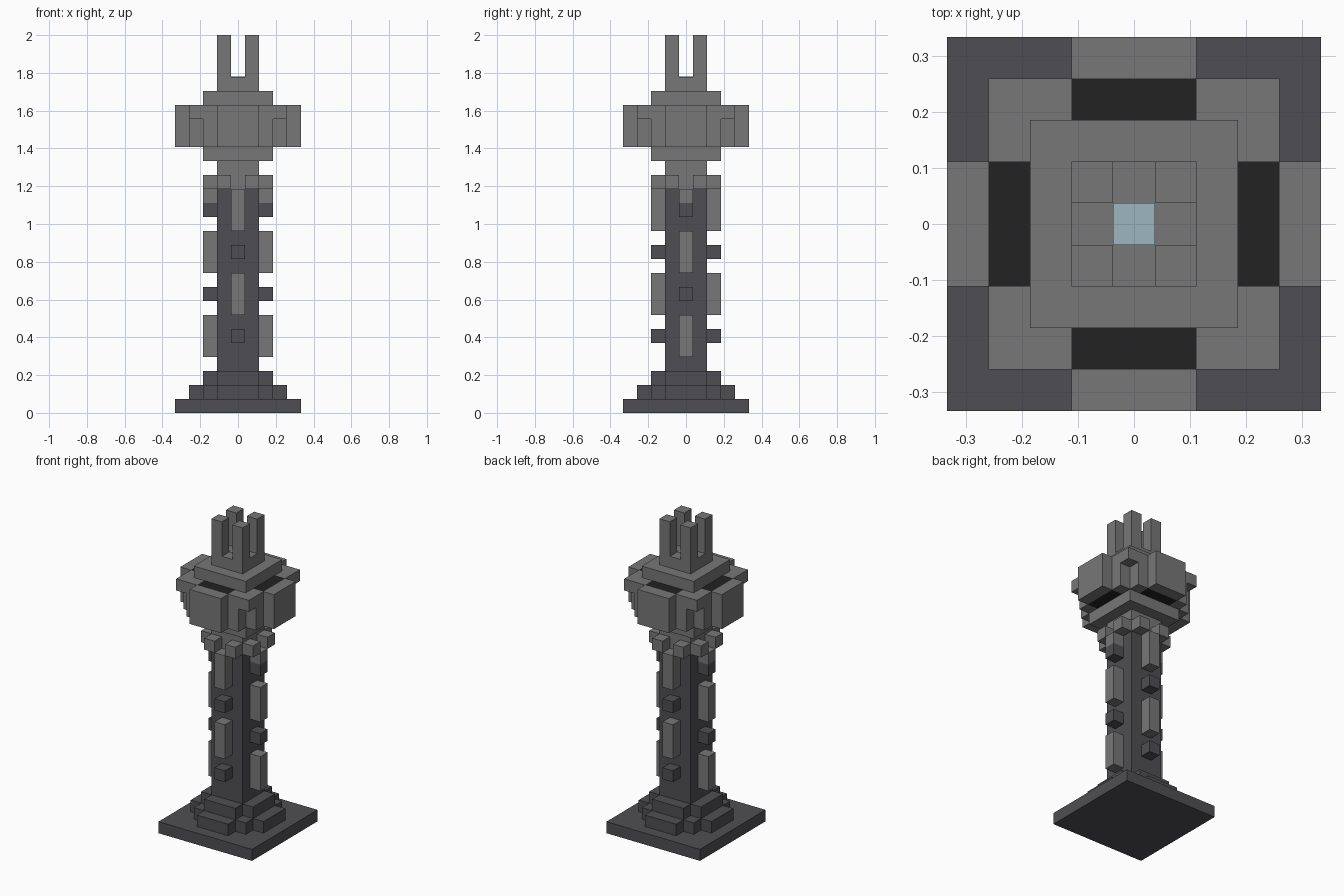
import bpy
import bmesh
from mathutils import Matrix

cube = bpy.data.objects.get("Cube")
if cube:
    bpy.data.objects.remove(cube, do_unlink=True)

U = 2 / 54  # one block unit


def material(name, rgb):
    mat = bpy.data.materials.new(name)
    mat.use_nodes = True
    colour = (*rgb, 1)
    mat.diffuse_color = colour
    bsdf = next(n for n in mat.node_tree.nodes if n.type == 'BSDF_PRINCIPLED')
    bsdf.inputs["Base Color"].default_value = colour
    return mat


LIGHT = material("light_stone", (.185, .185, .185))
DARK = material("dark_stone", (.078, .076, .085))
BLACK = material("black_opening", (.016, .016, .016))
BLUE = material("pale_blue_glow", (.34, .47, .53))


def prism(name, outline, z0, z1, mat, turn=0):
    """Extrude a flat outline from z0 to z1, turned by quarter turns about z."""
    bm = bmesh.new()
    face = bm.faces.new([bm.verts.new((x, y, z0)) for x, y in outline])
    top = bmesh.ops.extrude_face_region(bm, geom=[face])["geom"]
    verts = [v for v in top if isinstance(v, bmesh.types.BMVert)]
    bmesh.ops.translate(bm, verts=verts, vec=(0, 0, z1 - z0))
    bmesh.ops.recalc_face_normals(bm, faces=bm.faces)
    bm.transform(Matrix.Rotation(turn * 1.5707963, 4, 'Z') @ Matrix.Scale(U, 4))
    mesh = bpy.data.meshes.new(name)
    bm.to_mesh(mesh)
    bm.free()
    mesh.materials.append(mat)
    obj = bpy.data.objects.new(name, mesh)
    bpy.context.collection.objects.link(obj)
    return obj


def box(name, x0, x1, y0, y1, z0, z1, mat, turn=0):
    return prism(name, [(x0, y0), (x1, y0), (x1, y1), (x0, y1)], z0, z1, mat, turn)


def slab(name, r, z0, z1, mat):
    return box(name, -r, r, -r, r, z0, z1, mat)


def fourfold(quarter):
    """Repeat one corner of an outline around the centre."""
    points = []
    for _ in range(4):
        points += quarter
        quarter = [(-y, x) for x, y in quarter]
    return points


# Stepped base
slab("base_plinth", 9, 0, 2, DARK)
prism("base_lower_step", fourfold([(3, -7), (3, -5), (5, -5), (5, -3), (7, -3)]), 2, 4, DARK)
prism("base_upper_step", fourfold([(3, -5), (3, -3), (5, -3)]), 4, 6, DARK)

# Shaft and neck
slab("shaft", 3, 6, 32, DARK)
slab("neck", 3, 32, 36, LIGHT)

# Bars and studs alternate on neighbouring sides
front_pattern = [(10, 12, DARK), (14, 20, LIGHT), (22, 24, DARK), (26, 32, LIGHT)]
side_pattern = [(8, 14, LIGHT), (16, 18, DARK), (20, 26, LIGHT), (28, 30, DARK), (30, 32, LIGHT)]
for turn in range(4):
    for z0, z1, mat in (side_pattern if turn % 2 else front_pattern):
        name = "shaft_bar" if mat == LIGHT else "shaft_stud"
        box(name, -1, 1, -5, -3, z0, z1, mat, turn)
    for x in (-3, 1):
        box("neck_bracket", x, x + 2, -5, -3, 32, 34, LIGHT, turn)

# Head: core, notched corners, openings and outer shields
slab("head_collar", 5, 36, 38, LIGHT)
slab("head_core", 5, 38, 44, LIGHT)
for turn in range(4):
    prism("head_corner_lower", [(3, -7), (5, -7), (5, -5), (7, -5), (7, -3), (3, -3)],
          38, 42, LIGHT, turn)
    box("head_corner_upper", 3, 7, -7, -3, 42, 44, LIGHT, turn)
    box("head_opening", -3, 3, -7, -5, 38, 44, BLACK, turn)
    box("head_shield", -3, 3, -9, -7, 38, 44, LIGHT, turn)

# Crown with four posts around a glowing centre
slab("crown_step", 5, 44, 46, LIGHT)
slab("crown_deck", 3, 46, 48, LIGHT)
slab("crown_glow", 1, 48, 48.1, BLUE)
for turn in range(4):
    box("crown_post", 1, 3, -3, -1, 48, 54, LIGHT, turn)
